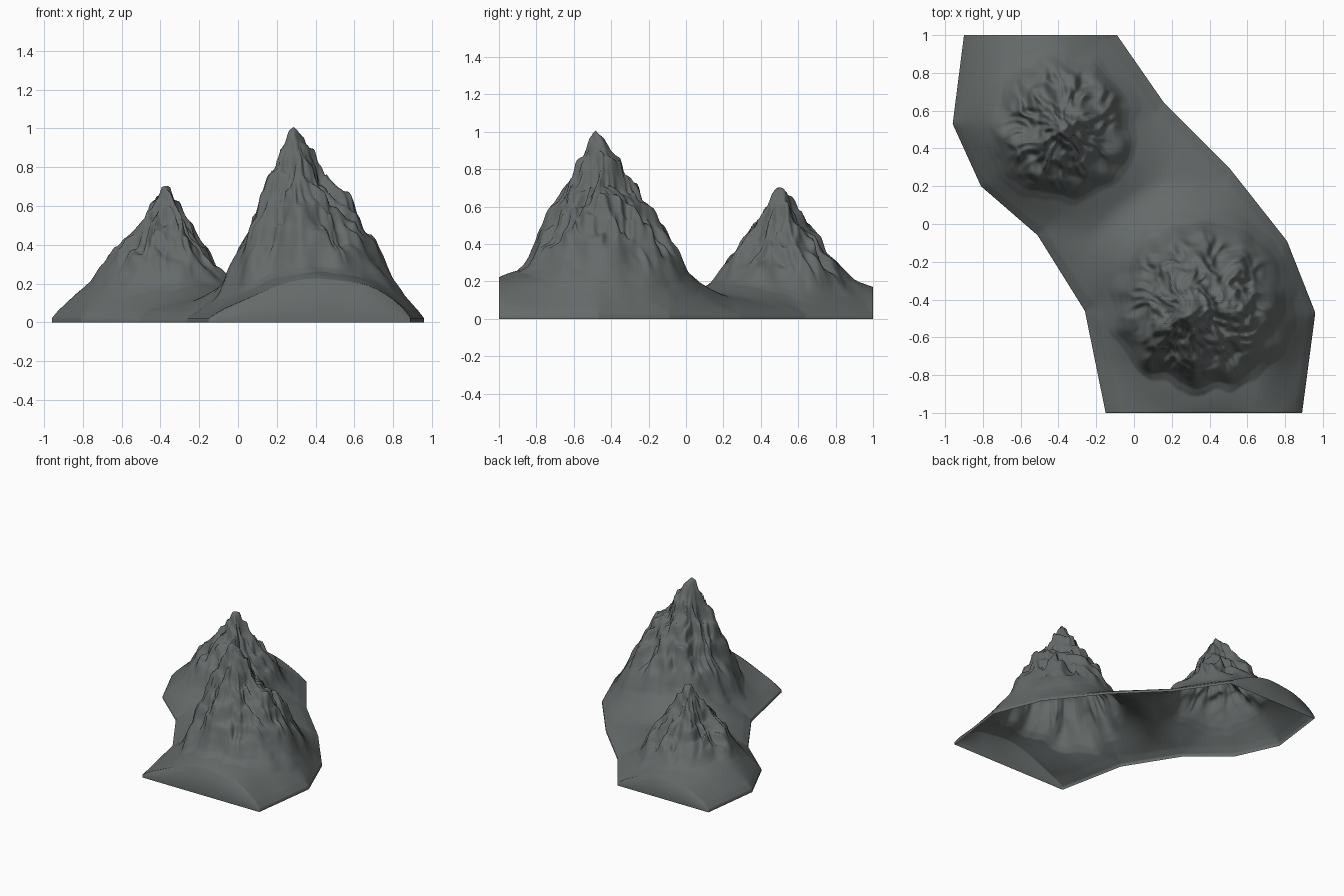
import bpy, bmesh, math
from mathutils import Vector, noise

if "Cube" in bpy.data.objects:
    bpy.data.objects.remove(bpy.data.objects["Cube"])

# Ground outline: left and right borders from front to back (x, y, shoulder width)
LEFT = [(-.15, -1, .60), (-.26, -.46, .40), (-.51, -.06, .34), (-.81, .20, .23), (-.96, .53, .20), (-.90, 1, .26)]
RIGHT = [(.89, -1, .28), (.96, -.47, .22), (.81, -.09, .29), (.51, .29, .38), (.16, .64, .44), (-.09, 1, .46)]
EDGES = [(s[i], s[i + 1]) for s in (LEFT, RIGHT) for i in range(5)]
SKIRT = .03

# Mountains: peak, foot circle, radius, slope profile (t, height), seed, crest directions
MOUNTAINS = [
    dict(peak=(.285, -.485), foot=(.36, -.42), rad=.44, seed=3.1, base=.25,
         prof=[(0, 1.0), (.04, .975), (.1, .915), (.17, .85), (.32, .72), (.6, .53), (.8, .40), (.92, .315),
               (1, .272), (1.12, .25)],
         crests=[212, 95, 10, 285]),
    dict(peak=(-.375, .50), foot=(-.39, .52), rad=.37, seed=8.7, base=.20,
         prof=[(0, .68), (.05, .665), (.1, .635), (.2, .56), (.35, .475), (.6, .36), (.8, .28), (.92, .232),
               (1, .21), (1.12, .20)],
         crests=[35, 212, 120, 300]),
]


def interp(pts, v):
    for a, b in zip(pts, pts[1:]):
        if v <= b[0]:
            k = (v - a[0]) / (b[0] - a[0])
            return a[1] + (b[1] - a[1]) * k
    return pts[-1][1]


def border(side, y):
    return interp([(p[1], p[0]) for p in side], y)


def smooth(v):
    v = max(0, min(1, v))
    return v * v * (3 - 2 * v)


def edge_ease(x, y):
    """0 on the side borders, rising in a rounded shoulder to 1 inland."""
    total = 0
    for (ax, ay, aw), (bx, by, bw) in EDGES:
        dx, dy = bx - ax, by - ay
        k = max(0, min(1, ((x - ax) * dx + (y - ay) * dy) / (dx * dx + dy * dy)))
        d = math.hypot(x - ax - k * dx, y - ay - k * dy) / (aw + (bw - aw) * k)
        total += max(d, 1e-4) ** -5
    return 1 - max(0, 1 - 1.06 * total ** -.2) ** 1.9


def rock(m, x, y):
    """Craggy cone above the hill, with ridges running down from the peak."""
    (px, py), (cx, cy), rad, s = m['peak'], m['foot'], m['rad'], m['seed']
    # ragged ground plan, calm at the very top
    k = .05 * smooth(math.hypot(x - px, y - py) / .12)
    x, y = (x + k * noise.noise(Vector((x * 8, y * 8, s))),
            y + k * noise.noise(Vector((x * 8, y * 8, s + 5))))
    dx, dy = x - px, y - py
    r = math.hypot(dx, dy)
    if r > 1.2:
        return 0
    ux, uy = (dx / r, dy / r) if r > 1e-6 else (1, 0)
    # distance from the peak to the foot circle in this direction
    ox, oy = px - cx, py - cy
    b = ox * ux + oy * uy
    reach = -b + math.sqrt(b * b - ox * ox - oy * oy + rad * rad)
    t = r / reach
    h = interp(m['prof'], t) - m['base']
    # main crests, then radial ridges and rubble
    ang = math.atan2(uy, ux)
    crest = max(math.exp(-((math.remainder(ang - math.radians(c), math.tau) / .38) ** 2)) for c in m['crests'])
    broad = abs(noise.noise(Vector((ux * 2.3, uy * 2.3, r * 3.5 + s))))
    fine = abs(noise.noise(Vector((ux * 3.2 + x * 6, uy * 3.2 + y * 6, r * 5 + s * 2))))
    lump = noise.noise(Vector((x * 10, y * 10, s)))
    rub = noise.noise(Vector((x * 19, y * 19, s)))
    env = smooth(t / .3) * smooth((1.0 - t) / .4)
    h += env * rad * (.15 * (crest - .35) + .18 * (.25 - broad) + .18 * (.2 - fine))
    h += smooth(t / .12) * smooth((1.0 - t) / .35) * rad * (.11 * lump + .08 * rub)
    # stepped ledges
    h += .013 * smooth(t / .1) * smooth((.95 - t) / .35) * math.sin(h * 52 + 3 * lump + 2 * ang)
    return max(0, h)


def height(x, y):
    e = edge_ease(x, y)
    hill = .10
    for m, amp in zip(MOUNTAINS, (.13, .095)):
        d = math.hypot(x - m['foot'][0], y - m['foot'][1])
        hill += amp * smooth((m['rad'] + .26 - d) / .36)
    # front and back ends stay high and drop as a wall
    hill += .06 * smooth((-y - .72) / .28) + .01 * smooth((y - .8) / .2)
    return SKIRT * min(1, e * 1.2 + .7) + hill * e + sum(rock(m, x, y) for m in MOUNTAINS) * min(1, e * 1.5)


# Terrain sheet, open underneath, with a low skirt and end walls down to the ground
NX, NY = 180, 240
rows = []
for j in range(NY + 1):
    y = -1 + 2 * j / NY
    xl, xr = border(LEFT, y), border(RIGHT, y)
    row = [(xl + (xr - xl) * i / NX, y) for i in range(NX + 1)]
    row = [(x, y, height(x, y)) for x, y in row]
    rows.append([(xl, y, 0)] + row + [(xr, y, 0)])
flat = [[(x, y, 0) for x, y, z in r] for r in (rows[0], rows[-1])]
rows = [flat[0]] + rows + [flat[1]]

bm = bmesh.new()
grid = [[bm.verts.new(p) for p in row] for row in rows]
for a, b in zip(grid, grid[1:]):
    for i in range(NX + 2):
        bm.faces.new((a[i], a[i + 1], b[i + 1], b[i]))
bmesh.ops.remove_doubles(bm, verts=bm.verts, dist=1e-5)
for f in bm.faces:
    f.smooth = True
mesh = bpy.data.meshes.new("mountain_terrain")
bm.to_mesh(mesh)
bm.free()
terrain = bpy.data.objects.new("mountain_terrain", mesh)
bpy.context.collection.objects.link(terrain)

# Dark grey stone
stone = bpy.data.materials.new("dark grey stone")
stone.diffuse_color = (.13, .145, .143, 1)
stone.use_nodes = True
stone.node_tree.nodes["Principled BSDF"].inputs["Base Color"].default_value = stone.diffuse_color
mesh.materials.append(stone)
